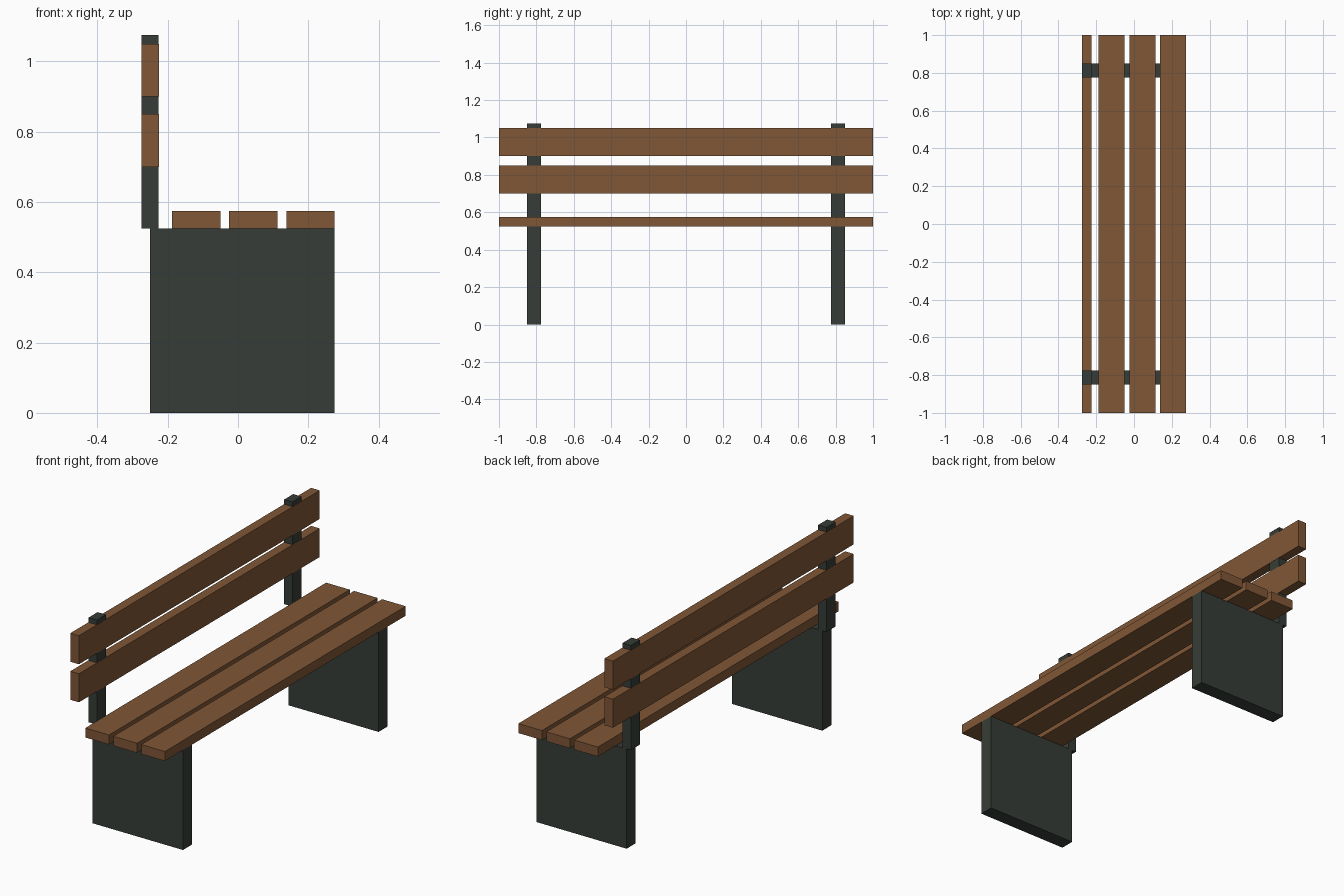
import bpy

if "Cube" in bpy.data.objects:
    bpy.data.objects.remove(bpy.data.objects["Cube"])


def material(name, color):
    m = bpy.data.materials.new(name)
    m.diffuse_color = (*color, 1.0)
    m.use_nodes = True
    m.node_tree.nodes["Principled BSDF"].inputs["Base Color"].default_value = m.diffuse_color
    return m


wood = material("brown wood", (0.215, 0.095, 0.038))
iron = material("dark green grey metal", (0.037, 0.046, 0.038))


def box(name, x, y, z, mat):
    """Box spanning the (low, high) ranges x, y and z."""
    spans = (x, y, z)
    bpy.ops.mesh.primitive_cube_add(size=1, location=[(a + b) / 2 for a, b in spans])
    ob = bpy.context.object
    ob.name = name
    ob.scale = [b - a for a, b in spans]
    bpy.ops.object.transform_apply(location=False, rotation=False, scale=True)
    ob.data.materials.append(mat)
    return ob


LENGTH = (-1.0, 1.0)

# Seat slats
for i, x in enumerate([(-0.1875, -0.05), (-0.025, 0.1125), (0.1375, 0.275)]):
    box(f"seat_slat_{i + 1}", x, LENGTH, (0.525, 0.575), wood)

# Backrest slats
for i, z in enumerate([(0.70, 0.85), (0.90, 1.05)]):
    box(f"back_slat_{i + 1}", (-0.275, -0.225), LENGTH, z, wood)

# Panel legs and back posts at both ends
for side, y in (("near", (-0.85, -0.775)), ("far", (0.775, 0.85))):
    box(f"{side}_leg_panel", (-0.25, 0.275), y, (0.0, 0.525), iron)
    # a hair thinner than the slats so their faces do not coincide
    box(f"{side}_back_post", (-0.274, -0.226), y, (0.525, 1.075), iron)
